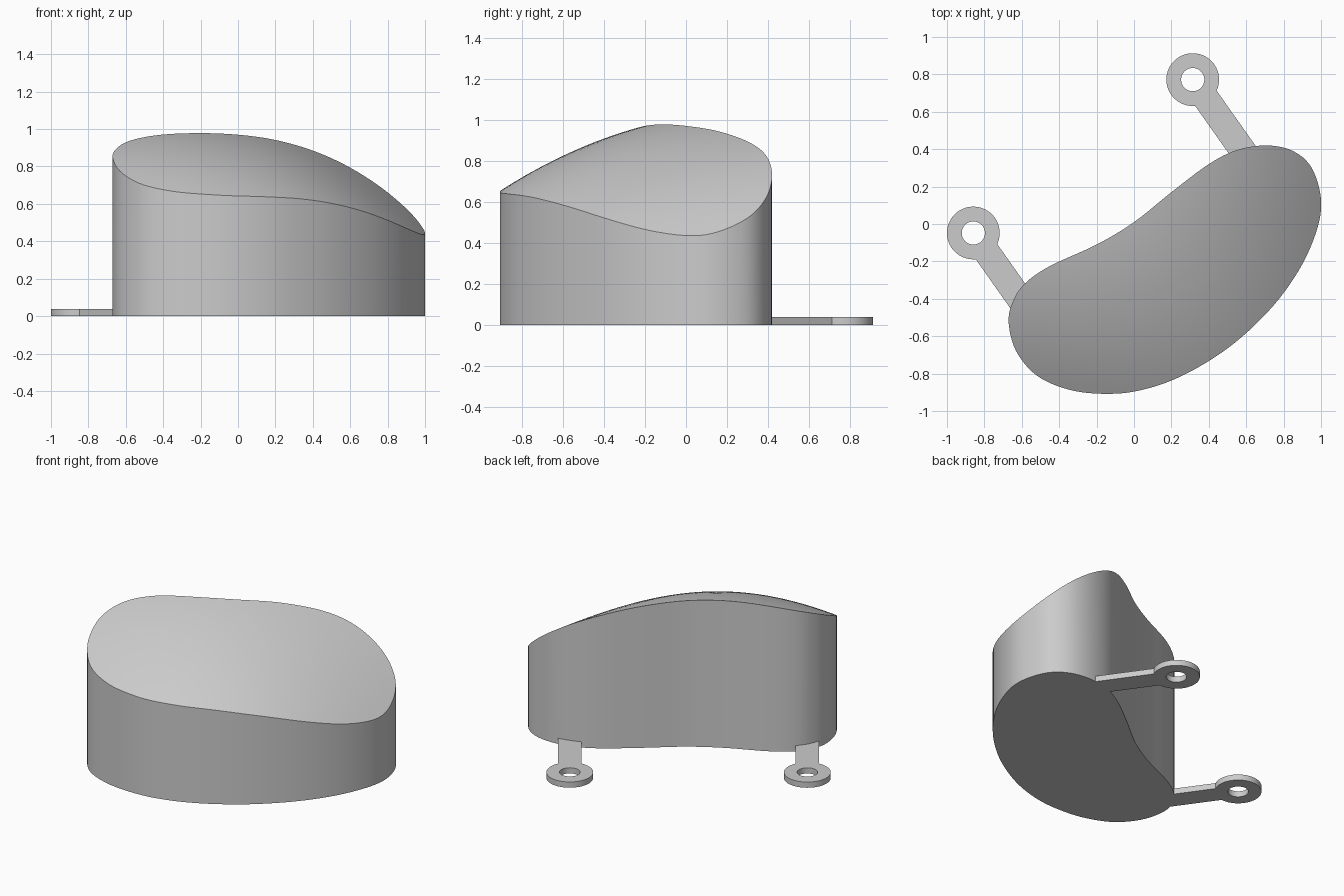
import bpy
import bmesh
import math
from mathutils import Vector

cube = bpy.data.objects.get("Cube")
if cube:
    bpy.data.objects.remove(cube, do_unlink=True)

# Single grey material
grey = bpy.data.materials.new("plain grey")
grey.use_nodes = True
colour = (0.6, 0.6, 0.6, 1)
grey.diffuse_color = colour
grey.node_tree.nodes["Principled BSDF"].inputs["Base Color"].default_value = colour

# Long axis of the body and the axis the tabs follow
TILT = math.radians(35.2)
ALONG = Vector((math.cos(TILT), math.sin(TILT)))
ACROSS = Vector((-math.sin(TILT), math.cos(TILT)))

# Kidney-shaped plan, counter-clockwise control points
PLAN = [(1, .13), (.95, .3), (.85, .39), (.71, .42), (.55, .395), (.4, .32),
        (.2, .17), (0, .01), (-.2, -.11), (-.45, -.225), (-.585, -.32),
        (-.65, -.42), (-.67, -.53), (-.63, -.68), (-.52, -.81), (-.35, -.885),
        (-.16, -.908), (.03, -.89), (.25, -.815), (.5, -.665), (.72, -.465),
        (.88, -.25), (.975, -.04)]


def smooth_loop(points, steps):
    """Closed Catmull-Rom curve through the points."""
    pts = [Vector(p) for p in points]
    n = len(pts)
    loop = []
    for i in range(n):
        a, b, c, d = (pts[(i + k) % n] for k in (-1, 0, 1, 2))
        for s in range(steps):
            t = s / steps
            loop.append(b + (c - a) * t / 2
                        + (a * 2 - b * 5 + c * 4 - d) * t ** 2 / 2
                        + (b * 3 - a - c * 3 + d) * t ** 3 / 2)
    return loop


def crown_height(p):
    """Gently domed top that slopes down to the front."""
    u, d = p.dot(ALONG), -p.dot(ACROSS)
    ridge = 0.968 - 0.069 * u - 0.226 * u * u
    slope = 0.268 + 0.1 * u + 0.18 * u * u + 0.2 * d
    return ridge - slope * d


def finish(obj):
    obj.data.materials.clear()
    obj.data.materials.append(grey)
    bpy.ops.object.select_all(action='DESELECT')
    obj.select_set(True)
    bpy.context.view_layer.objects.active = obj
    bpy.ops.object.shade_smooth_by_angle(angle=math.radians(30))


def build_body(rings=14):
    outline = smooth_loop(PLAN, 6)
    centre = ACROSS * -0.42
    n = len(outline)
    bm = bmesh.new()
    base = [bm.verts.new((p.x, p.y, 0)) for p in outline]
    bm.faces.new(base[::-1])
    previous = base
    # Wall first, then concentric rings across the crown
    for r in range(rings):
        flat = [centre.lerp(p, 1 - r / rings) for p in outline]
        ring = [bm.verts.new((p.x, p.y, crown_height(p))) for p in flat]
        for i in range(n):
            j = (i + 1) % n
            bm.faces.new((previous[i], previous[j], ring[j], ring[i]))
        previous = ring
    tip = bm.verts.new((centre.x, centre.y, crown_height(centre)))
    for i in range(n):
        bm.faces.new((previous[i], previous[(i + 1) % n], tip))
    mesh = bpy.data.meshes.new("body")
    bm.to_mesh(mesh)
    bm.free()
    obj = bpy.data.objects.new("body", mesh)
    bpy.context.collection.objects.link(obj)
    finish(obj)


def build_tab(name, centre, radius=0.141, hole=0.062, arm=0.53, thickness=0.038):
    """Screw tab: a ring with a straight arm running into the body."""
    half = radius / 2
    steps = 48
    start = math.pi / 6
    sweep = 2 * math.pi - 2 * start
    outer = [(radius * math.cos(start + sweep * i / steps),
              radius * math.sin(start + sweep * i / steps)) for i in range(steps + 1)]
    outer += [(arm, -half), (arm, half)]
    inner = [(hole * math.cos(2 * math.pi * i / steps),
              hole * math.sin(2 * math.pi * i / steps)) for i in range(steps)]
    curve = bpy.data.curves.new(name, 'CURVE')
    curve.dimensions = '2D'
    curve.fill_mode = 'BOTH'
    curve.extrude = thickness / 2
    for loop in (outer, inner):
        spline = curve.splines.new('POLY')
        spline.points.add(len(loop) - 1)
        for point, (a, b) in zip(spline.points, loop):
            p = Vector(centre) - ACROSS * a + ALONG * b
            point.co = (p.x, p.y, 0, 1)
        spline.use_cyclic_u = True
    obj = bpy.data.objects.new(name, curve)
    bpy.context.collection.objects.link(obj)
    obj.location.z = thickness / 2
    bpy.ops.object.select_all(action='DESELECT')
    obj.select_set(True)
    bpy.context.view_layer.objects.active = obj
    bpy.ops.object.convert(target='MESH')
    obj = bpy.context.view_layer.objects.active
    # Weld the filled caps to the side walls
    bm = bmesh.new()
    bm.from_mesh(obj.data)
    bmesh.ops.remove_doubles(bm, verts=bm.verts, dist=0.0001)
    bmesh.ops.recalc_face_normals(bm, faces=bm.faces)
    bm.to_mesh(obj.data)
    bm.free()
    finish(obj)


build_body()
build_tab("left_screw_tab", (0.314, 0.772))
build_tab("right_screw_tab", (-0.859, -0.048))
